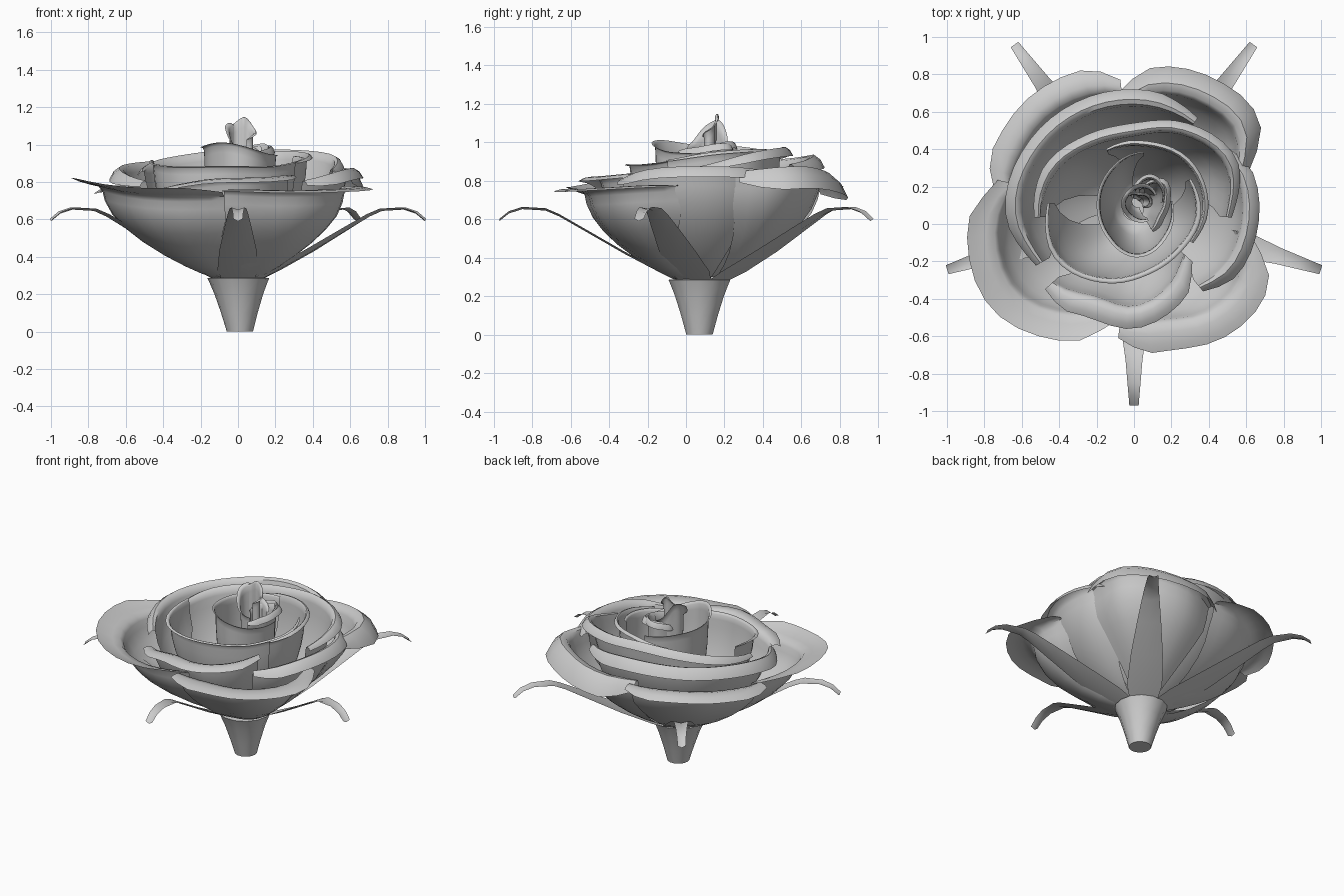
import bpy, math

if "Cube" in bpy.data.objects:
    bpy.data.objects.remove(bpy.data.objects["Cube"])

CX, CY = 0.0, 0.08   # flower axis


def sample(vals, s):
    """Smooth (Catmull-Rom) interpolation through evenly spaced values."""
    if len(vals) == 1:
        return vals[0]
    x = min(max(s, 0), 1) * (len(vals) - 1)
    i = min(int(x), len(vals) - 2)
    t = x - i
    g = lambda k: vals[min(max(k, 0), len(vals) - 1)]
    a, b, c, d = g(i - 1), g(i), g(i + 1), g(i + 2)
    return b + 0.5 * t * (c - a + t * (2*a - 5*b + 4*c - d + t * (3*(b - c) + d - a)))


def grid_object(name, rows, closed=False, caps=False, angle=50):
    n = len(rows[0])
    verts = [p for row in rows for p in row]
    faces = []
    for j in range(len(rows) - 1):
        for i in range(n if closed else n - 1):
            k = (i + 1) % n
            faces.append((j*n + i, j*n + k, (j+1)*n + k, (j+1)*n + i))
    if caps:
        faces.append(tuple(reversed(range(n))))
    me = bpy.data.meshes.new(name)
    me.from_pydata(verts, [], faces)
    ob = bpy.data.objects.new(name, me)
    bpy.context.collection.objects.link(ob)
    bpy.ops.object.select_all(action='DESELECT')
    ob.select_set(True)
    bpy.context.view_layer.objects.active = ob
    bpy.ops.object.shade_smooth_by_angle(angle=math.radians(angle))
    return ob


def petal(name, a0, a1, radii, heights, lip, drop, base=(0.12, 0.285),
          power=0.8, narrow=0.7, centre=(CX, CY)):
    """Cupped petal: rim radii/heights along the arc, with an outward lip."""
    r0, z0 = base
    cols = max(10, int(abs(a1 - a0) / 7))
    mid = (a0 + a1) / 2
    # (height fraction, lip out fraction, lip vertical offset)
    prof = [(u, 0, 0) for u in (0, .05, .13, .25, .4, .55, .7, .85, .95)]
    prof += [(1, .12, 0.005), (1, .4, 0.015), (1, .75, 0.012 - drop*.4), (1, 1, -drop)]
    rows = []
    for u, out, dz in prof:
        row = []
        for i in range(cols + 1):
            s = i / cols
            w = narrow + (1 - narrow) * min(1, u / 0.7)
            a = math.radians(mid + (a0 + (a1 - a0) * s - mid) * w)
            end = 0.5 + 0.5 * min(1, min(s, 1 - s) / 0.15)   # lip tapers at the ends
            rim, top = sample(radii, s), sample(heights, s)
            neck = rim - lip
            r = r0 + (neck - r0) * math.sin(u * math.pi / 2) ** power + lip * out * end
            z = z0 + (top - z0) * u + dz * end
            row.append((centre[0] + r*math.cos(a), centre[1] + r*math.sin(a), z))
        rows.append(row)
    return grid_object(name, rows)


# Outer petals, opened wide
petal("outer_petal_back_left", 172, 96, [.83, .82, .82, .80, .77], [.75, .77, .79, .78], .15, .02)
petal("outer_petal_back_right", 98, 18, [.70, .78, .82, .83, .72], [.78, .82, .86, .84], .15, .10)
petal("outer_petal_front_left", 168, 262, [.83, .91, .93, .82, .68], [.76, .77, .72, .72], .17, -.05)
petal("outer_petal_front_right", 263, 348, [.78, .78, .84, .84, .72], [.75, .74, .75, .77], .17, .0)

# Second ring with rolled lips
petal("second_petal_left", 210, 55, [.65, .69, .67, .65, .64, .64], [.80, .87, .90, .92, .88], .09, .05)
petal("second_petal_right", 32, -50, [.65, .67, .67, .66, .62], [.85, .86, .85, .80], .09, .04)
petal("second_petal_front", 222, 318, [.70, .63, .64, .57, .48], [.75, .80, .81, .83], .12, .01)

# Third ring, upright
petal("third_petal_back", 185, -5, [.57, .53, .47, .46, .54, .61, .56],
      [.85, .91, .95, .96, .94, .86], .07, .03, (.10, .30), .7)
petal("third_petal_front", 176, 388, [.48, .50, .43, .36, .34, .36, .36],
      [.91, .87, .87, .87, .9, .93], .03, -.01, (.08, .31), .6)
petal("fourth_petal_back", 115, -30, [.37, .37, .40, .40, .38],
      [.92, .95, .94, .90], .03, .0, (.08, .32), .6)

# Inner rolled petals
petal("inner_petal_left", 80, 372, [.32, .24, .20, .21, .26, .23, .22],
      [.95, .96, .97, .99, .93, .93], .02, -.02, (.06, .34), .5, .9)
petal("inner_petal_right", 75, -50, [.14, .23, .2, .17, .18],
      [.97, .98, .96, .95], .04, .02, (.05, .36), .5, .9)
petal("heart_petal_back", 150, 10, [.10, .13, .17, .15, .12],
      [.94, .97, .99, .96], .03, .02, (.04, .38), .5, .9, (.06, .10))
petal("heart_petal_outer", 20, 300, [.12, .10, .08, .09, .10, .13],
      [.95, .99, 1.09, 1.07, .98, .95], .025, -.02, (.03, .4), .5, .9, (.02, .12))
petal("heart_petal_inner", -60, 150, [.05, .07, .06, .05, .08],
      [1.02, 1.06, 1.13, 1.1], .02, -.01, (.02, .4), .5, .9, (.03, .12))

# Flower base and stem stub
stem = [(0, .07), (.1, .098), (.2, .13), (.27, .158), (.285, .165), (.292, .10)]
rows = [[(CX + .01 * (1 - z / .35) + r*math.cos(k*math.tau/14),
          CY - .01 + r*math.sin(k*math.tau/14), z) for k in range(14)] for z, r in stem]
grid_object("flower_base", rows, closed=True, caps=True)

# Five sepals: (radius, height, half width)
path = [(.12, .275, .09), (.20, .315, .11), (.40, .42, .10), (.60, .535, .075), (.74, .615, .055),
        (.81, .645, .045), (.93, .652, .035), (1.0, .63, .029), (1.05, .59, .025)]
for n in range(5):
    a = math.radians(-90 + 72 * n)
    c, s = math.cos(a), math.sin(a)
    k = 1.035 if s > .5 else 1
    rows = []
    for r, z, w in path:
        rows.append([(CX + k*r*c - t*w*s, CY + k*r*s + t*w*c, z + (.012 if t else 0)) for t in (-1, 0, 1)])
    grid_object(f"sepal_{n + 1}", rows)
